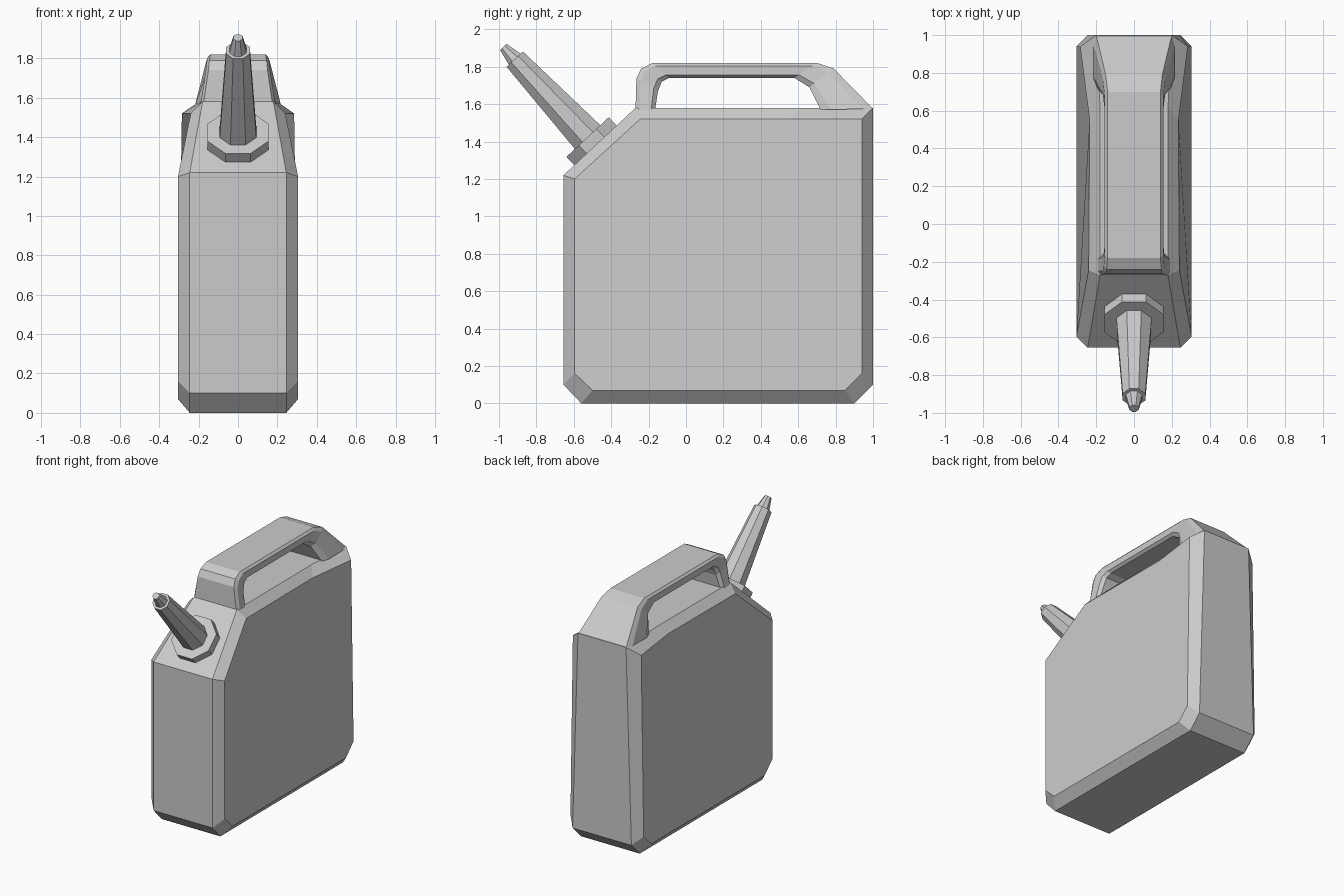
import bpy, bmesh, math
from mathutils import Vector, Matrix

cube = bpy.data.objects.get("Cube")
if cube:
    bpy.data.objects.remove(cube)

GREY = (0.6, 0.6, 0.6, 1)
grey = bpy.data.materials.new("plain grey")
grey.use_nodes = True
grey.diffuse_color = GREY
grey.node_tree.nodes["Principled BSDF"].inputs["Base Color"].default_value = GREY


def finish(bm, name):
    bmesh.ops.recalc_face_normals(bm, faces=bm.faces)
    mesh = bpy.data.meshes.new(name)
    bm.to_mesh(mesh)
    bm.free()
    mesh.materials.append(grey)
    obj = bpy.data.objects.new(name, mesh)
    bpy.context.collection.objects.link(obj)
    return obj


def loft(bm, rings, closed=False):
    """Join equal rings of vertices with quads; cap the ends unless closed."""
    rings = [[bm.verts.new(p) for p in ring] for ring in rings]
    n = len(rings[0])
    for a, b in zip(rings, rings[1:]):
        for i in range(n):
            j = (i + 1) % n
            bm.faces.new((a[i], a[j], b[j], b[i]))
    bm.faces.new(rings[0])
    bm.faces.new(rings[-1])


# Body: edge loop (half width, y, z) and side panel loop, lofted across x
edge = [(.245, -.655, .1), (.245, -.655, 1.22), (.18, -.27, 1.58), (.18, .62, 1.58),
        (.2, 1, 1.58), (.245, 1, .1), (.245, .9, 0), (.245, -.56, 0)]
side = [(.305, -.595, .16), (.305, -.595, 1.2), (.24, -.245, 1.52), (.235, .55, 1.52),
        (.285, .94, 1.52), (.305, .94, .16), (.305, .85, .07), (.305, -.5, .07)]


def mirrored(ring):
    return [(-x, y, z) for x, y, z in ring]


bm = bmesh.new()
loft(bm, [side, edge, mirrored(edge), mirrored(side)])
finish(bm, "can_body")

# Handle: stations of outer point, inner point (y, z) and half width
stations = [((-.27, 1.57), (-.165, 1.57), .19), ((-.265, 1.74), (-.15, 1.67), .165),
            ((-.24, 1.79), (-.13, 1.72), .16), ((-.18, 1.82), (-.09, 1.74), .155),
            ((.7, 1.82), (.58, 1.74), .155), ((.79, 1.79), (.66, 1.69), .165),
            ((1, 1.575), (.72, 1.57), .215)]
rings = []
for outer, inner, w in stations:
    o, i = Vector(outer), Vector(inner)
    half = [(w - .015, o), (w, o.lerp(i, .2)), (w, o.lerp(i, .8)), (w - .02, i)]
    ring = [(x, p.x, p.y) for x, p in half]
    rings.append(ring + mirrored(ring[::-1]))
bm = bmesh.new()
loft(bm, rings)
finish(bm, "carry_handle")

# Spout: octagonal rings (radius, distance) along the normal of the sloped shoulder
axis = Vector((0, -.683, .73)).normalized()
across = Vector((1, 0, 0))
up = axis.cross(across)
base = Vector((0, -.485, 1.38))


def turned(name, profile):
    rings = []
    for radius, dist in profile:
        ring = []
        for k in range(8):
            a = math.radians(22.5 + 45 * k)
            ring.append(base + axis * dist + radius * (across * math.cos(a) + up * math.sin(a)))
        rings.append(ring)
    bm = bmesh.new()
    loft(bm, rings)
    finish(bm, name)


turned("spout_collar", [(.168, -.01), (.168, .06)])
turned("spout_tube", [(.102, .04), (.065, .63), (.047, .63), (.026, .72)])
